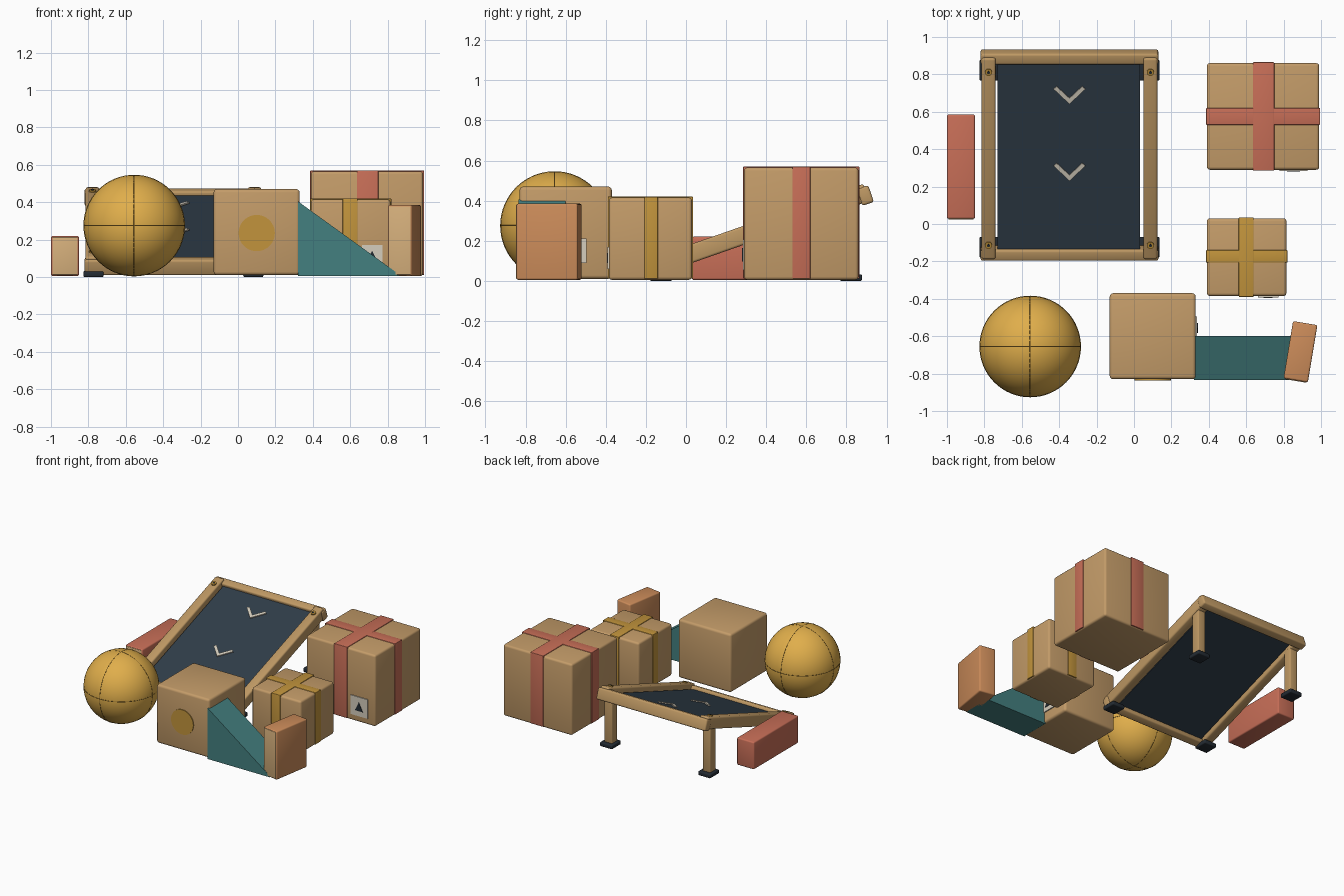
import bpy, bmesh, math
from mathutils import Matrix, Vector

if "Cube" in bpy.data.objects:
    bpy.data.objects.remove(bpy.data.objects["Cube"])

I = Matrix.Identity(4)


def color(name, hexa):
    m = bpy.data.materials.new(name)
    rgb = [int(hexa[i:i + 2], 16) / 255 for i in (0, 2, 4)]
    m.diffuse_color = [((c + .055) / 1.055) ** 2.4 if c > .04 else c / 12.92 for c in rgb] + [1]
    m.use_nodes = True
    m.node_tree.nodes["Principled BSDF"].inputs["Base Color"].default_value = m.diffuse_color
    return m


CARD = color("cardboard", "C49C69")
WOOD = color("frame_wood", "BF9964")
PALE = color("end_grain", "D6B07C")
DARK = color("deck_navy", "303D49")
PAD = color("rubber", "232B33")
CORAL = color("coral", "C76E57")
ORANGE = color("orange", "CC8C5A")
TEAL = color("teal", "448080")
GOLD = color("mustard", "E0AE4B")
TAPE = color("mustard_tape", "C2943C")
SEAM = color("seam", "8A6A2B")
CREAM = color("cream", "D5CDBD")


def finish(bm, name, mat, matrix=I):
    bm.transform(matrix)
    bmesh.ops.recalc_face_normals(bm, faces=bm.faces)
    me = bpy.data.meshes.new(name)
    bm.to_mesh(me)
    bm.free()
    ob = bpy.data.objects.new(name, me)
    bpy.context.collection.objects.link(ob)
    me.materials.append(mat)
    bpy.ops.object.select_all(action='DESELECT')
    ob.select_set(True)
    bpy.context.view_layer.objects.active = ob
    bpy.ops.object.shade_smooth_by_angle(angle=math.radians(40))
    return ob


def box(name, x, y, z, mat, bevel=0.0, matrix=I):
    """Box from (min, max) ranges with rounded edges."""
    bm = bmesh.new()
    bmesh.ops.create_cube(bm, size=1)
    for v in bm.verts:
        v.co = [r[0] if c < 0 else r[1] for c, r in zip(v.co, (x, y, z))]
    if bevel:
        bmesh.ops.bevel(bm, geom=bm.edges[:], offset=bevel, segments=3, profile=.5, affect='EDGES')
    return finish(bm, name, mat, matrix)


def prism(name, profile, depth, mat, matrix=I):
    """Extrude an xz profile along +y."""
    bm = bmesh.new()
    f = bm.faces.new([bm.verts.new((a, 0, b)) for a, b in profile])
    g = bmesh.ops.extrude_face_region(bm, geom=[f])['geom']
    bmesh.ops.translate(bm, vec=(0, depth, 0), verts=[v for v in g if isinstance(v, bmesh.types.BMVert)])
    return finish(bm, name, mat, matrix)


def cylinder(name, r, depth, mat, matrix):
    bm = bmesh.new()
    bmesh.ops.create_cone(bm, cap_ends=True, segments=32, radius1=r, radius2=r, depth=depth)
    return finish(bm, name, mat, matrix)


def label(name, size, matrix):
    """Square sticker with a triangle, facing local -y."""
    s = size / 2
    box(name, (-s, s), (-.004, .004), (-s, s), CREAM, 0, matrix)
    prism(name + "_triangle", [(-.45 * s, -.45 * s), (.45 * s, -.45 * s), (0, .45 * s)], .004, PAD,
          matrix @ Matrix.Translation((0, -.007, 0)))


def taped_box(name, x, y, z, tx, ty, mat):
    box(name, x, y, z, CARD, .016)
    e = .005
    top = (z[0] + .006, z[1] + e)
    box(name + "_tape_long", tx, (y[0] - e, y[1] + e), top, mat, .004)
    box(name + "_tape_cross", (x[0] - e, x[1] + e), ty, (top[0], top[1] - .001), mat, .004)


# Ball with three seams
centre = Matrix.Translation((-.555, -.655, .275))
bm = bmesh.new()
bmesh.ops.create_uvsphere(bm, u_segments=48, v_segments=28, radius=.27)
finish(bm, "ball", GOLD, centre)
for i, rot in enumerate((I, Matrix.Rotation(math.pi / 2, 4, 'X'), Matrix.Rotation(math.pi / 2, 4, 'Y'))):
    bpy.ops.mesh.primitive_torus_add(major_radius=.2685, minor_radius=.003, major_segments=64, minor_segments=8)
    seam = bpy.context.object
    seam.name = f"ball_seam_{i + 1}"
    seam.matrix_world = centre @ rot
    seam.data.materials.append(SEAM)

# Plain crate with a front disc and side label
box("crate", (-.13, .33), (-.83, -.37), (.01, .47), CARD, .018)
cylinder("crate_disc", .097, .01, TAPE, Matrix.Translation((.10, -.831, .235)) @ Matrix.Rotation(math.pi / 2, 4, 'X'))
label("crate_label", .12, Matrix.Translation((.334, -.555, .15)) @ Matrix.Rotation(math.pi / 2, 4, 'Z'))

# Taped boxes
taped_box("small_box", (.39, .815), (-.385, .03), (.005, .415), (.56, .64), (-.207, -.14), TAPE)
label("small_box_label", .11, Matrix.Translation((.717, -.388, .115)))
taped_box("large_box", (.39, .99), (.29, .86), (.005, .565), (.635, .75), (.53, .62), CORAL)
label("large_box_label", .15, Matrix.Translation((.853, .287, .13)))

# Wedge and upright block
prism("wedge", [(.32, .005), (.86, .005), (.86, .015), (.32, .405)], .235, TEAL, Matrix.Translation((0, -.835, 0)))
turn = Matrix.Translation((.89, -.683, 0)) @ Matrix.Rotation(math.radians(-9.5), 4, 'Z')
box("upright_block", (-.066, .066), (-.155, .155), (.005, .385), ORANGE, .01, turn)
box("upright_block_end", (-.059, .059), (-.158, -.15), (.012, .378), PALE, .002, turn)

# Long coral block
box("long_block", (-1, -.85), (.028, .585), (.005, .22), CORAL, .01)
box("long_block_end", (-.993, -.857), (.024, .034), (.012, .213), PALE, .002)

# Sloping ramp: deck, rails, bolts and chevrons in tilted space
tilt = Matrix.Translation((-.345, .365, .252)) @ Matrix.Rotation(math.atan(.35), 4, 'X')
box("ramp_deck", (-.385, .378), (-.535, .535), (-.02, .01), DARK, 0, tilt)
for end, s in (("front", -1), ("back", 1)):
    box(f"ramp_{end}_rail", (-.475, .475), sorted((s * .525, s * .587)), (-.055, .033), WOOD, .012, tilt)
for side, s in (("left", -1), ("right", 1)):
    box(f"ramp_{side}_rail", sorted((s * .395, s * .47)), (-.572, .567), (-.043, .047), WOOD, .012, tilt)
    for end, v in (("front", -.49), ("back", .49)):
        cylinder(f"ramp_{side}_{end}_bolt", .019, .012, TAPE, tilt @ Matrix.Translation((s * .433, v, .049)))
        cylinder(f"ramp_{side}_{end}_bolt_centre", .008, .004, PAD, tilt @ Matrix.Translation((s * .433, v, .0555)))
for i, v in enumerate((-.15, .285)):
    prism(f"ramp_chevron_{i + 1}",
          [(-.085, -.07), (-.068, -.085), (0, -.018), (.068, -.085), (.085, -.07), (0, .015)], .008, CREAM,
          tilt @ Matrix.Translation((0, v - .05 + .08, .015)) @ Matrix.Rotation(math.pi / 2, 4, 'X'))

# Legs and foot pads
for side, x in (("left", -.772), ("right", .082)):
    box(f"ramp_{side}_leg", (x - .034, x + .034), (.78, .85), (.02, .385), WOOD, .008)
    for end, y in (("front", -.125), ("back", .822)):
        box(f"ramp_{side}_{end}_pad", (x - .054, x + .054), (y - .056, y + .056), (0, .032), PAD, .008)
